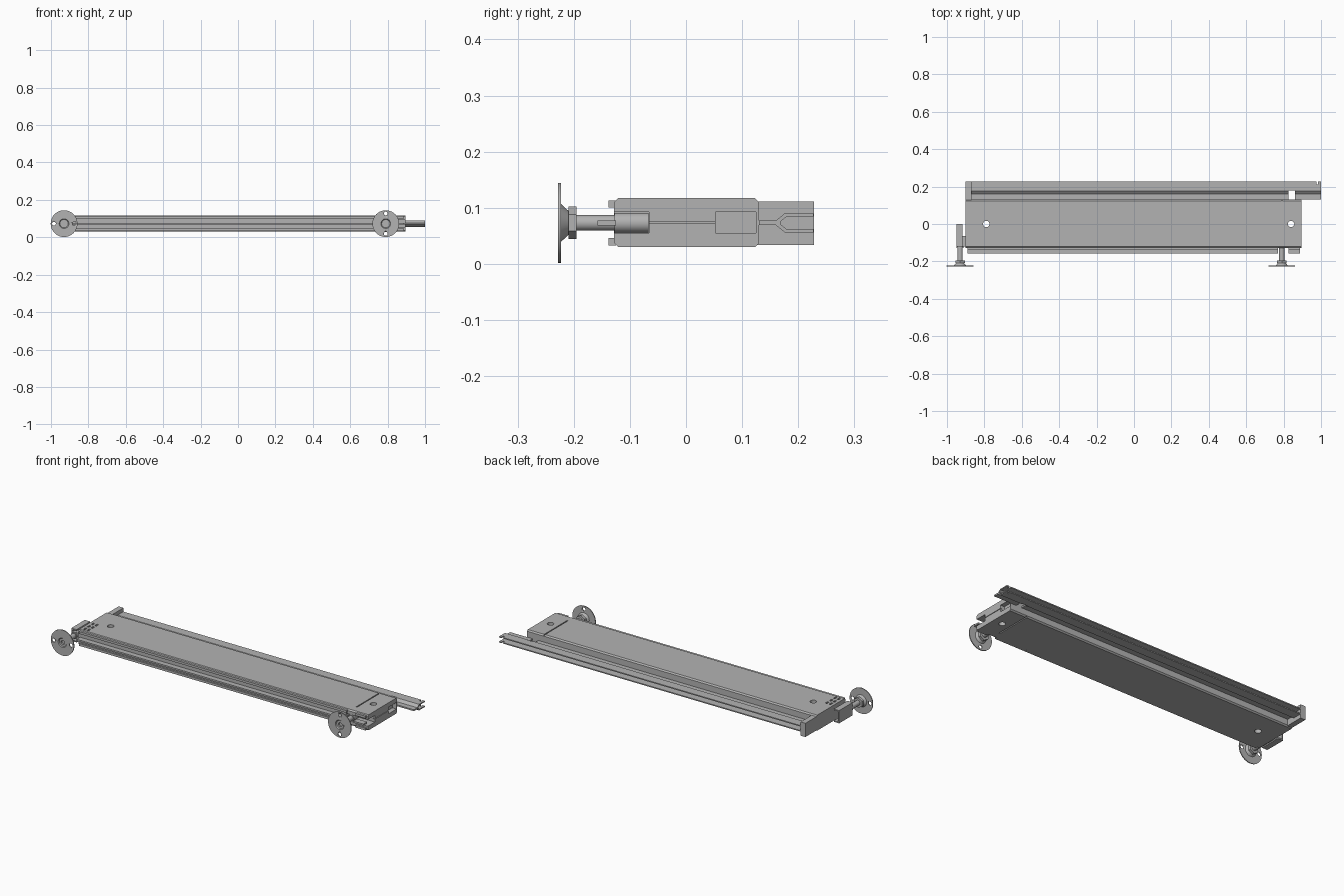
import bpy, bmesh, math
from mathutils import Matrix, Vector

if "Cube" in bpy.data.objects:
    bpy.data.objects.remove(bpy.data.objects["Cube"])

grey = bpy.data.materials.new("plain_grey")
grey.use_nodes = True
grey.diffuse_color = (0.45, 0.45, 0.45, 1)
grey.node_tree.nodes["Principled BSDF"].inputs["Base Color"].default_value = (0.45, 0.45, 0.45, 1)
MID = 0.073


def finish(name, bm, smooth=False):
    bmesh.ops.recalc_face_normals(bm, faces=bm.faces)
    mesh = bpy.data.meshes.new(name)
    bm.to_mesh(mesh)
    bm.free()
    mesh.materials.append(grey)
    ob = bpy.data.objects.new(name, mesh)
    bpy.context.scene.collection.objects.link(ob)
    if smooth:
        bpy.ops.object.select_all(action="DESELECT")
        ob.select_set(True)
        bpy.context.view_layer.objects.active = ob
        bpy.ops.object.shade_smooth_by_angle(angle=math.radians(35))
    return ob


def box(name, x, y, z):
    bm = bmesh.new()
    bmesh.ops.create_cube(bm, size=1)
    for v in bm.verts:
        for i, (a, b) in enumerate((x, y, z)):
            v.co[i] = a if v.co[i] < 0 else b
    return finish(name, bm)


def extrude_x(name, section, x0, x1):
    bm = bmesh.new()
    face = bm.faces.new([bm.verts.new((x0, y, z)) for y, z in section])
    out = bmesh.ops.extrude_face_region(bm, geom=[face])
    verts = [g for g in out["geom"] if isinstance(g, bmesh.types.BMVert)]
    bmesh.ops.translate(bm, verts=verts, vec=(x1 - x0, 0, 0))
    return finish(name, bm)


def cylinder(name, centre, r, depth, axis="Z", sides=24):
    bm = bmesh.new()
    turn = Matrix.Rotation(math.pi / 2, 4, "X") if axis == "Y" else Matrix()
    bmesh.ops.create_cone(bm, cap_ends=True, segments=sides, radius1=r, radius2=r,
                          depth=depth, matrix=Matrix.Translation(centre) @ turn)
    return finish(name, bm, sides > 8)


def lathe(name, profile, x):
    bm = bmesh.new()
    verts = [bm.verts.new((x + r, y, MID)) for r, y in profile]
    edges = [bm.edges.new(p) for p in zip(verts, verts[1:])]
    bmesh.ops.spin(bm, geom=verts + edges, cent=(x, 0, MID), axis=(0, 1, 0),
                   angle=math.tau, steps=40)
    bmesh.ops.remove_doubles(bm, verts=bm.verts, dist=1e-5)
    return finish(name, bm, True)


def cut(ob, cutter):
    cutter.hide_render = True
    cutter.hide_viewport = True
    cutter.display_type = "WIRE"
    mod = ob.modifiers.new("cut", "BOOLEAN")
    mod.operation = "DIFFERENCE"
    mod.solver = "EXACT"
    mod.object = cutter


# Main panel with softened long edges
c = 0.007
panel = extrude_x("main_panel", [
    (-0.128, 0.03 + c), (-0.128 + c, 0.03), (0.13 - c, 0.03), (0.13, 0.03 + c),
    (0.13, 0.117 - c), (0.13 - c, 0.117), (-0.128 + c, 0.117), (-0.128, 0.117 - c)],
    -0.9, 0.895)
for x in (-0.79, 0.84):
    cut(panel, cylinder("bolt_hole_cutter", (x, 0, MID), 0.017, 0.3))

# Narrow joint between the panel and its end block, above and below
for z in (0.03, 0.117):
    cut(panel, box("joint_cutter", (0.788, 0.794), (-0.08, 0.14), (z - 0.006, z + 0.006)))

# Pockets in the end block
cut(panel, box("front_pocket_cutter", (0.76, 0.92), (-0.15, -0.066), (0.055, 0.092)))
cut(panel, box("back_pocket_cutter", (0.87, 0.92), (0.053, 0.125), (0.055, 0.092)))
cut(panel, box("end_seam_cutter", (0.885, 0.92), (-0.066, 0.053), (0.0715, 0.0745)))

# Small slots above the left bracket
for x in (-0.878, -0.855):
    for y in (-0.1, -0.065, -0.03):
        cut(panel, box("slot_cutter", (x - 0.005, x + 0.005), (y - 0.01, y + 0.01), (0.109, 0.13)))

# Front tongue and lips
box("front_tongue", (-0.89, 0.77), (-0.158, -0.125), (0.068, 0.077))
box("front_tongue_end", (0.825, 0.888), (-0.158, -0.125), (0.068, 0.077))
for word, z0, z1 in (("lower", 0.033, 0.046), ("upper", 0.1, 0.113)):
    box(word + "_front_lip", (-0.89, 0.77), (-0.138, -0.125), (z0, z1))
    box(word + "_front_lip_end", (0.825, 0.888), (-0.138, -0.125), (z0, z1))

# Forked rail along the back
half = [(0.13, 0.004), (0.16, 0.004), (0.176, 0.017), (0.227, 0.017),
        (0.227, 0.011), (0.179, 0.011), (0.168, 0.002)]
section = [(y, MID + h) for y, h in half] + [(y, MID - h) for y, h in reversed(half)]
rail = extrude_x("back_rail", section, -0.87, 1.0)
cut(rail, box("rail_notch_cutter", (0.825, 0.86), (0.12, 0.18), (0, 0.2)))
cut(rail, box("rail_tip_cutter", (0.975, 0.985), (0.212, 0.25), (0, 0.2)))
box("rail_end_plate", (-0.9, -0.87), (0.125, 0.228), (0.034, 0.111))

# Left bracket, a channel open towards the panel
box("bracket_back", (-0.95, -0.943), (-0.12, 0.0), (0.037, 0.109))
for word, z in (("lower", 0.037), ("upper", 0.102)):
    box(word + "_bracket_wall", (-0.943, -0.917), (-0.12, 0.0), (z, z + 0.007))
box("bracket_link", (-0.943, -0.895), (-0.12, -0.065), (0.055, 0.092))

# Levelling feet
foot = [(0, -0.215), (0.011, -0.215), (0.011, -0.223), (0.022, -0.223), (0.026, -0.228),
        (0.0715, -0.228), (0.0715, -0.223), (0.034, -0.223), (0.019, -0.207), (0, -0.207)]
for side, x, axis in (("right", -0.93, Vector((1, 0, 0))), ("left", 0.79, Vector((0, 0, 1)))):
    disc = lathe(side + "_foot_disc", foot, x)
    for s in (-1, 1):
        cut(disc, cylinder("disc_hole_cutter", Vector((x, -0.225, MID)) + axis * 0.054 * s,
                           0.01, 0.02, "Y"))
    cylinder(side + "_foot_nut", (x, -0.202, MID), 0.029, 0.014, "Y", 6)
    cylinder(side + "_foot_rod", (x, -0.15, MID), 0.014, 0.12, "Y")
    cylinder(side + "_foot_sleeve", (x, -0.097, MID), 0.018, 0.06, "Y")
